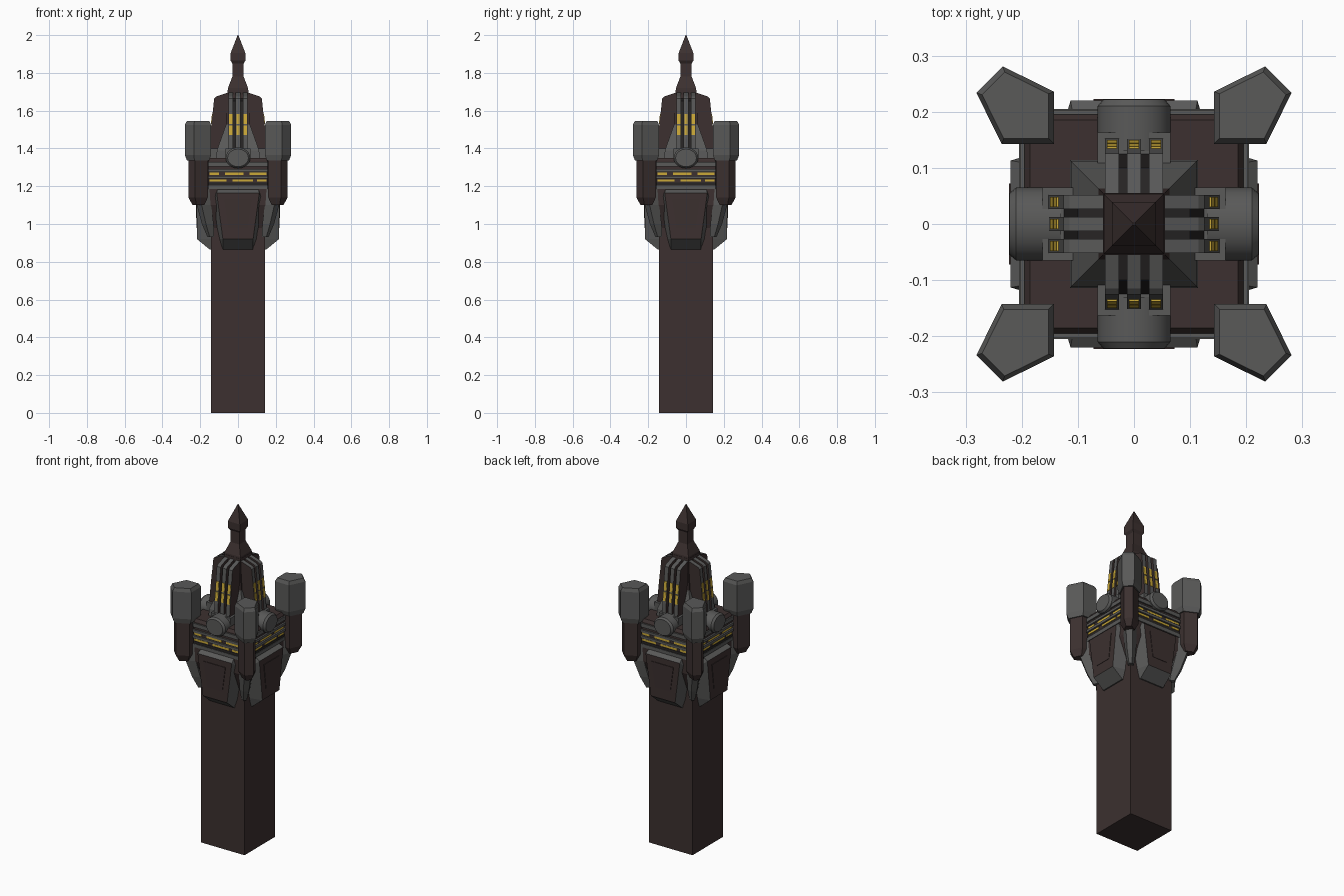
import bpy, bmesh, math
from mathutils import Matrix, Vector

cube = bpy.data.objects.get("Cube")
if cube:
    bpy.data.objects.remove(cube, do_unlink=True)


def material(name, rgb):
    m = bpy.data.materials.new(name)
    m.use_nodes = True
    m.diffuse_color = (*rgb, 1)
    m.node_tree.nodes["Principled BSDF"].inputs["Base Color"].default_value = (*rgb, 1)
    return m


DARK = material("dark brown metal", (0.045, 0.03, 0.029))
GREY = material("grey metal", (0.1, 0.1, 0.098))
SOOT = material("sooty recess", (0.02, 0.018, 0.018))
GOLD = material("gold window", (0.6, 0.4, 0.04))


def loft(name, rings, mat, rule=None, alt=None, turn=0):
    """Skin matching rings; faces whose centre and normal pass the rule get alt."""
    bm = bmesh.new()
    loops = [[bm.verts.new(p) for p in r] for r in rings]
    n = len(loops[0])
    for a, b in zip(loops, loops[1:]):
        for i in range(n):
            j = (i + 1) % n
            bm.faces.new((a[i], a[j], b[j], b[i]))
    bm.faces.new(loops[0][::-1])
    bm.faces.new(loops[-1])
    bmesh.ops.recalc_face_normals(bm, faces=bm.faces)
    if rule:
        for f in bm.faces:
            f.material_index = int(rule(f.calc_center_median(), f.normal))
    bm.transform(Matrix.Rotation(turn, 4, "Z"))
    me = bpy.data.meshes.new(name)
    bm.to_mesh(me)
    bm.free()
    me.materials.append(mat)
    if alt:
        me.materials.append(alt)
    ob = bpy.data.objects.new(name, me)
    bpy.context.collection.objects.link(ob)
    return ob


def square(r, z):
    return [(-r, -r, z), (r, -r, z), (r, r, z), (-r, r, z)]


def octagon(r, c, z):
    return [(-c, -r, z), (c, -r, z), (r, -c, z), (r, c, z),
            (c, r, z), (-c, r, z), (-r, c, z), (-r, -c, z)]


def extrude_x(name, profile, x0, x1, mat, **kw):
    """Extrude a (depth, height) outline across x, facing the front."""
    return loft(name, [[(x, -d, z) for d, z in profile] for x in (x0, x1)], mat, **kw)


def box(name, x0, x1, d0, d1, z0, z1, mat, turn=0):
    return extrude_x(name, [(d0, z0), (d1, z0), (d1, z1), (d0, z1)], x0, x1, mat, turn=turn)


# Shaft and main block with a flared underside
loft("shaft", [square(0.143, 0), square(0.143, 1.05)], DARK)
loft("main_block", [octagon(0.143, 0.13, 0.98), octagon(0.195, 0.155, 1.1),
                    octagon(0.195, 0.155, 1.335), octagon(0.185, 0.15, 1.35)], DARK)

# Stacked ledges around the block
for z0, z1, r, mat in ((1.185, 1.205, 0.2, GREY), (1.205, 1.22, 0.197, SOOT),
                       (1.24, 1.255, 0.205, GREY), (1.275, 1.29, 0.205, GREY),
                       (1.305, 1.328, 0.203, GREY)):
    loft("ledge", [octagon(r, 0.156, z0), octagon(r, 0.156, z1)], mat)

# Tower core, grey skirt and spire
loft("tower_skirt", [square(0.115, 1.34), square(0.112, 1.39), square(0.062, 1.53)], GREY)
loft("tower_core", [square(0.075, 1.34), square(0.055, 1.66), square(0.055, 1.71)], DARK)
loft("spire", [square(r, z) for r, z in
               ((0.055, 1.69), (0.053, 1.72), (0.03, 1.78), (0.03, 1.85),
                (0.039, 1.865), (0.039, 1.905), (0.002, 2.0))], DARK)

# Pentagon outline for the corner pods, placed on one corner
POD = [(0.143, 0.143), (0.236, 0.143), (0.281, 0.234), (0.234, 0.281), (0.143, 0.236)]
MID = Vector((0.208, 0.208))


def pentagon(scale, z, shift=0.0):
    pts = [MID + (Vector(p) - MID) * scale for p in POD]
    return [(p.x + shift, p.y + shift, z) for p in pts]


for k in range(4):
    t = k * math.pi / 2

    # Corner pod: grey head, dark body, strut to the shaft
    loft("pod_head", [pentagon(0.85, 1.335), pentagon(1, 1.365),
                      pentagon(1, 1.525), pentagon(0.86, 1.545)], GREY, turn=t)
    loft("pod_body", [pentagon(0.45, 1.1), pentagon(0.74, 1.14), pentagon(0.74, 1.35)],
         DARK, turn=t)
    loft("corner_strut", [pentagon(0.25, 0.93, -0.065), pentagon(0.45, 1.0, -0.05),
                          pentagon(0.55, 1.1, -0.03), pentagon(0.5, 1.2, -0.03)], GREY, turn=t)

    # Hanging armour plate: dark face, grey flanks and lip
    loft("armour_plate",
         [[(-w, -0.13, a), (w, -0.13, a), (v, -d, b), (-v, -d, b)]
          for w, v, d, a, b in ((0.08, 0.08, 0.15, 0.865, 0.865),
                                (0.1, 0.08, 0.217, 0.92, 0.92),
                                (0.14, 0.113, 0.22, 1.1, 1.165),
                                (0.135, 0.108, 0.19, 1.14, 1.185))],
         GREY, rule=lambda c, n: n.y < -0.85, alt=DARK, turn=t)
    # Raised panel on the armour
    loft("armour_panel", [[(-w, -0.21, z), (w, -0.21, z), (w, -d, z), (-w, -d, z)]
                          for w, d, z in ((0.05, 0.22, 0.98), (0.072, 0.223, 1.13))],
         DARK, turn=t)

    # Lit slots between the ledges
    for z, spans in ((1.23, ((-0.15, -0.06), (-0.03, 0.08), (0.1, 0.15))),
                     (1.266, ((-0.15, -0.1), (-0.07, 0.03), (0.06, 0.15)))):
        for a, b in spans:
            box("slot_light", a, b, 0.19, 0.199, z - 0.006, z + 0.006, GOLD, t)

    # Drum with a bevelled end, on a short base
    bpy_rings = [[(r * math.cos(i * math.tau / 24), -d, 1.35 + r * 0.85 * math.sin(i * math.tau / 24))
                  for i in range(24)]
                 for r, d in ((0.065, 0.13), (0.065, 0.21), (0.055, 0.222))]
    drum = loft("drum", bpy_rings, GREY, turn=t)
    for p in drum.data.polygons:
        p.use_smooth = len(p.vertices) == 4
    drum.data.set_sharp_from_angle(angle=math.radians(30))
    box("drum_base", -0.065, 0.065, 0.1, 0.163, 1.34, 1.4, GREY, t)

    # Backing wall behind the fins
    extrude_x("fin_backing", [(0.04, 1.35), (0.13, 1.35), (0.1, 1.65), (0.04, 1.67)],
              -0.05, 0.05, SOOT, turn=t)

    # Three buttress fins with window strips on their sloping fronts
    for x in (-0.039, 0, 0.039):
        extrude_x("fin", [(0.04, 1.35), (0.155, 1.35), (0.149, 1.45), (0.126, 1.665),
                          (0.115, 1.675), (0.055, 1.695), (0.04, 1.695)],
                  x - 0.0125, x + 0.0125, DARK,
                  rule=lambda c, n: n.y < -0.5 or n.z > 0.5, alt=GREY, turn=t)
        for z0, z1 in ((1.47, 1.522), (1.53, 1.582)):
            d0, d1 = (0.149 - (z - 1.45) * 0.107 for z in (z0, z1))
            extrude_x("window", [(d0 - 0.004, z0), (d0 + 0.003, z0),
                                 (d1 + 0.003, z1), (d1 - 0.004, z1)],
                      x - 0.009, x + 0.009, GOLD, turn=t)
